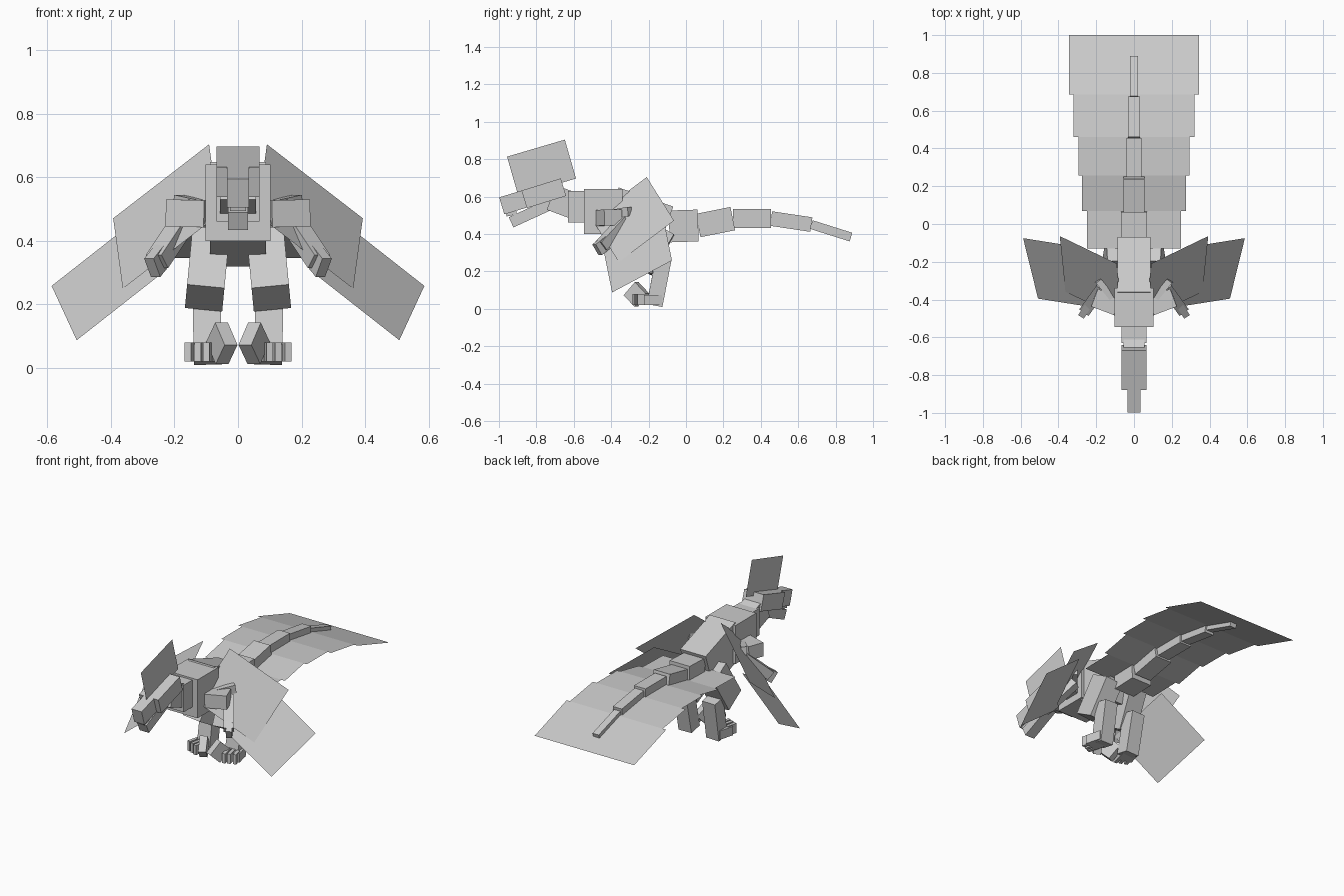
import bpy
from mathutils import Vector, Matrix

cube = bpy.data.objects.get("Cube")
if cube:
    bpy.data.objects.remove(cube, do_unlink=True)

# Single grey material
grey = bpy.data.materials.new("plain_grey")
grey.use_nodes = True
color = (0.6, 0.6, 0.6, 1)
grey.diffuse_color = color
grey.node_tree.nodes["Principled BSDF"].inputs["Base Color"].default_value = color


def add_mesh(name, verts, faces):
    mesh = bpy.data.meshes.new(name)
    mesh.from_pydata(verts, [], faces)
    mesh.materials.append(grey)
    obj = bpy.data.objects.new(name, mesh)
    bpy.context.collection.objects.link(obj)
    return obj


def beam(name, start, end, width, height, hint=(0, 0, 1)):
    """Box running from start to end; height lies along the hint."""
    a, b = Vector(start), Vector(end)
    along = (b - a).normalized()
    side = along.cross(Vector(hint)).normalized()
    up = side.cross(along)
    verts = [p + side * s * width / 2 + up * u * height / 2
             for p in (a, b) for s, u in ((-1, -1), (1, -1), (1, 1), (-1, 1))]
    faces = [(0, 1, 2, 3), (7, 6, 5, 4)]
    faces += [(i, i + 4, (i + 1) % 4 + 4, (i + 1) % 4) for i in range(4)]
    return add_mesh(name, verts, faces)


def mid_beam(name, y0, z0, y1, z1, width, height):
    """Box on the centre line."""
    return beam(name, (0, y0, z0), (0, y1, z1), width, height)


def sheet(name, corner, span, chord):
    """Flat feather sheet from a corner and two edge vectors."""
    c, s, d = Vector(corner), Vector(span), Vector(chord)
    return add_mesh(name, [c, c + s, c + s + d, c + d], [(0, 1, 2, 3)])


# Head, neck and body
mid_beam("head", -0.865, 0.585, -0.655, 0.65, 0.134, 0.098)
mid_beam("snout", -0.985, 0.55, -0.86, 0.588, 0.07, 0.095)
mid_beam("snout_tip", -0.965, 0.52, -0.91, 0.533, 0.05, 0.055)
mid_beam("lower_jaw", -0.935, 0.462, -0.70, 0.57, 0.064, 0.06)
mid_beam("upper_neck", -0.72, 0.595, -0.60, 0.55, 0.112, 0.14)
mid_beam("lower_neck", -0.63, 0.545, -0.54, 0.545, 0.134, 0.168)
mid_beam("chest", -0.545, 0.52, -0.34, 0.52, 0.206, 0.24)
mid_beam("abdomen", -0.40, 0.535, -0.108, 0.433, 0.175, 0.24)

# Head crest, a flat sheet on the centre plane
sheet("head_crest", (0, -0.957, 0.813), (0, 0.309, 0.091), (0, 0.06, -0.208))

# Tail boxes
tail = [(-0.09, 0.44), (0.065, 0.445), (0.25, 0.482), (0.455, 0.482),
        (0.67, 0.45), (0.882, 0.383)]
sizes = [(0.138, 0.17), (0.112, 0.127), (0.08, 0.1), (0.062, 0.078), (0.043, 0.048)]
for i, (w, h) in enumerate(sizes):
    mid_beam(f"tail_{i + 1}", *tail[i], *tail[i + 1], w, h)

# Tail feather sheets widening towards the end
fan = [(-0.13, 0.44), (0.07, 0.445), (0.257, 0.482), (0.46, 0.482),
       (0.685, 0.447), (1.0, 0.346)]
for i, half in enumerate((0.25, 0.275, 0.295, 0.32, 0.343)):
    (y0, z0), (y1, z1) = fan[i], fan[i + 1]
    sheet(f"tail_feathers_{i + 1}", (-half, y0, z0), (2 * half, 0, 0), (0, y1 - y0, z1 - z0))

# Paired parts
for m, tag in ((1, "left"), (-1, "right")):
    def P(x, y, z):
        return (m * x, y, z)

    # Wings
    sheet(f"{tag}_inner_wing", P(0.091, -0.21, 0.704), P(0.302, 0.146, -0.233),
          P(-0.03, -0.295, -0.222))
    sheet(f"{tag}_outer_wing", P(0.304, -0.12, 0.48), P(0.283, 0.045, -0.222),
          P(-0.079, -0.32, -0.171))

    # Arms
    beam(f"{tag}_upper_arm", P(0.09, -0.435, 0.485), P(0.21, -0.39, 0.488), 0.1, 0.085)
    beam(f"{tag}_elbow", P(0.10, -0.41, 0.50), P(0.19, -0.30, 0.52), 0.035, 0.05)
    beam(f"{tag}_forearm", P(0.165, -0.33, 0.47), P(0.255, -0.455, 0.335), 0.06, 0.055)
    beam(f"{tag}_hand", P(0.235, -0.42, 0.36), P(0.27, -0.475, 0.315), 0.035, 0.07)

    # Legs
    beam(f"{tag}_thigh", P(0.085, -0.13, 0.43), P(0.105, -0.25, 0.22), 0.118, 0.15, (0, 1, 0))
    beam(f"{tag}_shin", P(0.1, -0.12, 0.265), P(0.095, -0.168, 0.018), 0.088, 0.085, (0, 1, 0))

    # Feet
    beam(f"{tag}_foot", P(0.10, -0.14, 0.047), P(0.125, -0.235, 0.047), 0.09, 0.055)
    for i, x in enumerate((0.1, 0.127, 0.158)):
        beam(f"{tag}_toe_{i + 1}", P(x - 0.015, -0.2, 0.05), P(x, -0.285 + 0.012 * i, 0.05),
             0.02, 0.06)
    beam(f"{tag}_raised_claw", P(0.066, -0.235, 0.112), P(0.036, -0.295, 0.042), 0.045, 0.088)
